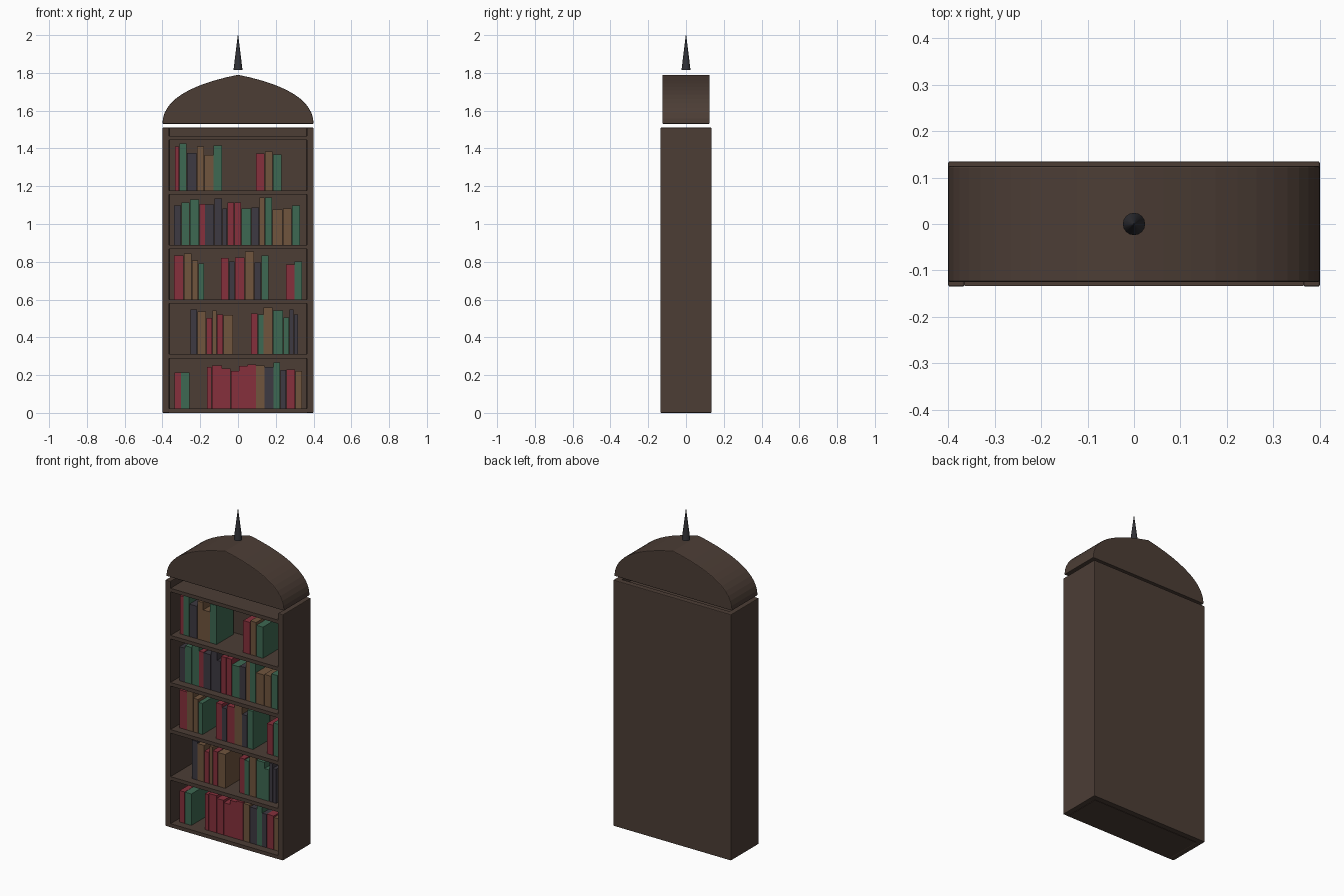
import bpy, bmesh, math

if "Cube" in bpy.data.objects:
    bpy.data.objects.remove(bpy.data.objects["Cube"])


def material(name, rgb):
    m = bpy.data.materials.new(name)
    m.diffuse_color = (*rgb, 1)
    m.use_nodes = True
    m.node_tree.nodes["Principled BSDF"].inputs["Base Color"].default_value = m.diffuse_color
    return m


WOOD = material("dark_wood", (0.072, 0.047, 0.036))
METAL = material("dark_metal", (0.03, 0.03, 0.036))
COVERS = {"r": material("red_cover", (0.24, 0.03, 0.045)),
          "g": material("green_cover", (0.048, 0.14, 0.084)),
          "n": material("navy_cover", (0.048, 0.042, 0.054)),
          "b": material("tan_cover", (0.16, 0.09, 0.048))}


def add_object(name, bm, mat, bevel=0):
    bmesh.ops.recalc_face_normals(bm, faces=bm.faces)
    mesh = bpy.data.meshes.new(name)
    bm.to_mesh(mesh)
    bm.free()
    mesh.materials.append(mat)
    ob = bpy.data.objects.new(name, mesh)
    bpy.context.collection.objects.link(ob)
    if bevel:
        mod = ob.modifiers.new("soft_edges", "BEVEL")
        mod.width = bevel
        mod.segments = 2
        mod.limit_method = "ANGLE"
        mod.angle_limit = math.radians(40)
    return ob


def prism(name, points, direction, mat, bevel=0):
    bm = bmesh.new()
    face = bm.faces.new([bm.verts.new(p) for p in points])
    geom = bmesh.ops.extrude_face_region(bm, geom=[face])["geom"]
    verts = [v for v in geom if isinstance(v, bmesh.types.BMVert)]
    bmesh.ops.translate(bm, verts=verts, vec=direction)
    return add_object(name, bm, mat, bevel)


def box(name, x0, x1, y0, y1, z0, z1, mat, bevel=0):
    base = [(x0, y0, z0), (x1, y0, z0), (x1, y1, z0), (x0, y1, z0)]
    return prism(name, base, (0, 0, z1 - z0), mat, bevel)


# Case: sides and back as one U-shaped section
W, D, T = 0.4, 0.135, 0.035
section = [(-W, -D), (-W + T, -D), (-W + T, D - T), (W - T, D - T),
           (W - T, -D), (W, -D), (W, D), (-W, D)]
prism("case", [(x, y, 0) for x, y in section], (0, 0, 1.51), WOOD, 0.004)

# Shelves, including the bottom and top boards
STEP = 0.289
for i in range(6):
    top = 0.022 + i * STEP
    box(f"shelf_{i + 1}", -W + T, W - T, -D + 0.002, D - T,
        top - 0.022, top, WOOD)

# Pointed arch crown
SEG = 12
half = []
for i in range(SEG + 1):
    t = i / SEG
    half.append((0.4 * (1 - t * t),
                 1.53 * (1 - t) ** 2 + 2 * 1.71 * t * (1 - t) + 1.79 * t * t))
outline = half + [(-x, z) for x, z in reversed(half[:-1])]
prism("crown", [(x, -0.125, z) for x, z in outline], (0, 0.25, 0), WOOD, 0.004)

# Finial spike
bpy.ops.mesh.primitive_cone_add(vertices=16, radius1=0.024, radius2=0.001,
                                depth=0.185, location=(0, 0, 1.9075))
finial = bpy.context.object
finial.name = "finial"
finial.data.materials.append(METAL)
bpy.ops.object.shade_smooth_by_angle()

# Books: shelf, start x, cover colours, widths and heights in thousandths
RUNS = [
    (0, -0.337, "rg", [36, 46], [193, 193]),
    (0, -0.165, "rrrrrrbngnrb",
     [27, 54, 47, 43, 45, 45, 45, 48, 35, 32, 48, 37],
     [220, 228, 212, 199, 225, 233, 230, 220, 246, 204, 207, 199]),
    (1, -0.252, "nbrbrb", [38, 46, 33, 24, 34, 52],
     [236, 225, 191, 230, 209, 207]),
    (1, 0.069, "rgbggnn", [36, 31, 49, 55, 32, 24, 24],
     [215, 209, 246, 230, 193, 236, 209]),
    (2, -0.339, "rbbg", [53, 42, 35, 30], [233, 244, 207, 191]),
    (2, -0.09, "rnrbng", [42, 32, 53, 50, 37, 40],
     [220, 201, 223, 254, 196, 233]),
    (2, 0.255, "rg", [45, 40], [185, 201]),
    (3, -0.339, "nggrnnnrrgnbgbbg",
     [40, 45, 50, 30, 50, 42, 26, 37, 37, 53, 42, 29, 40, 56, 48, 45],
     [209, 225, 241, 217, 215, 246, 193, 225, 225, 193, 199, 252, 252,
      188, 193, 209]),
    (4, -0.334, "rgnbbg", [24, 40, 53, 40, 48, 45],
     [233, 249, 199, 233, 188, 238]),
    (4, 0.095, "rbg", [48, 42, 46], [196, 207, 191]),
]
count = 0
for shelf, x, colours, widths, heights in RUNS:
    z = 0.022 + shelf * STEP
    for c, w, h in zip(colours, widths, heights):
        count += 1
        box(f"book_{count}", x, x + w / 1000 - 0.002, -0.085, 0.08,
            z, z + h / 1000, COVERS[c])
        x += w / 1000
